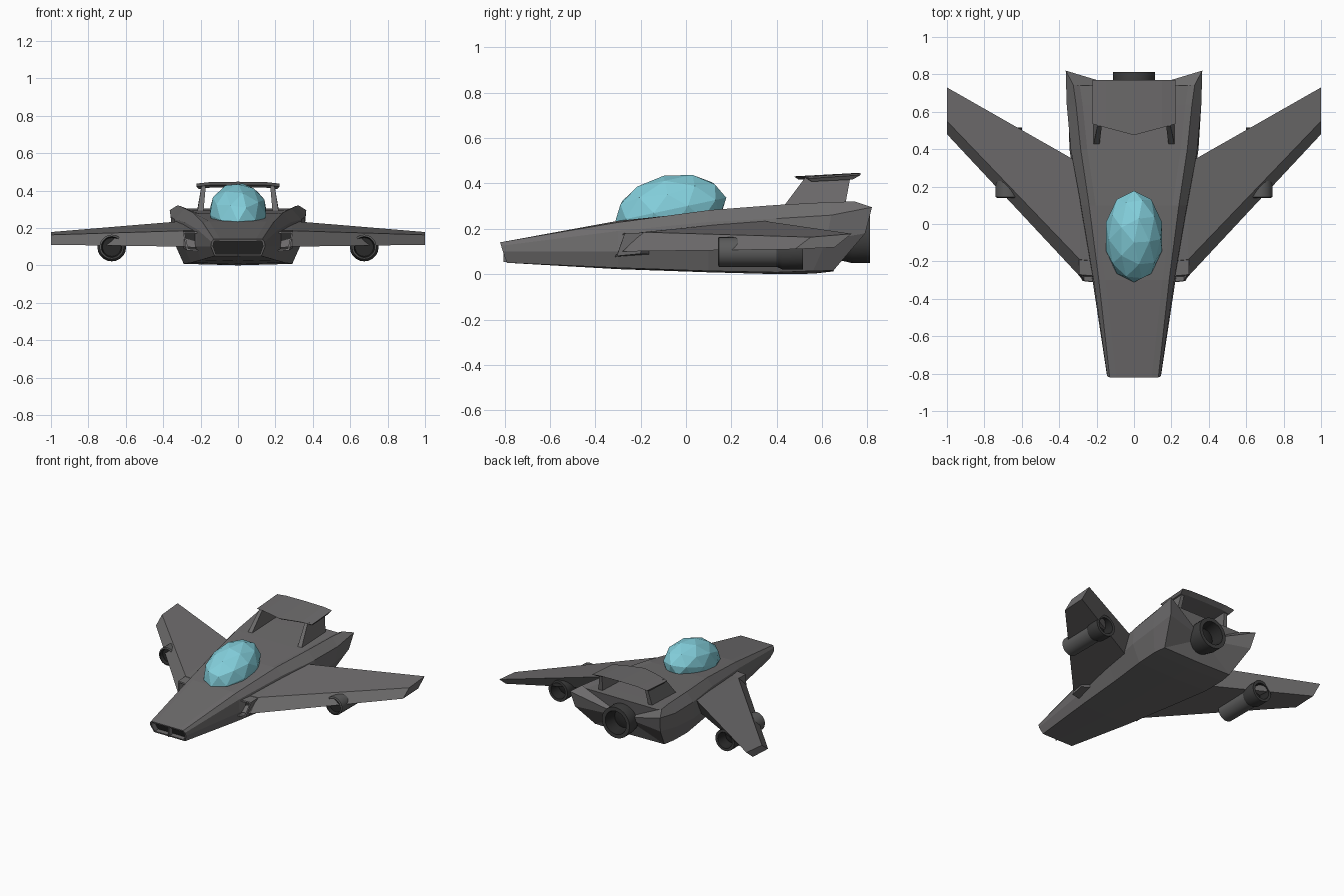
import bpy, bmesh, math
from mathutils import Matrix, Vector

if "Cube" in bpy.data.objects:
    bpy.data.objects.remove(bpy.data.objects["Cube"])


def material(name, rgb):
    m = bpy.data.materials.new(name)
    m.diffuse_color = (*rgb, 1)
    m.use_nodes = True
    m.node_tree.nodes["Principled BSDF"].inputs["Base Color"].default_value = m.diffuse_color
    return m


HULL = material("hull grey", (0.155, 0.150, 0.152))
POD = material("pod grey", (0.105, 0.105, 0.105))
NOZZLE = material("nozzle charcoal", (0.05, 0.05, 0.05))
DARK = material("opening black", (0.022, 0.022, 0.022))
GLASS = material("canopy cyan", (0.23, 0.63, 0.72))


def finish(bm, name, mats, mirror=False):
    bmesh.ops.recalc_face_normals(bm, faces=bm.faces)
    me = bpy.data.meshes.new(name)
    bm.to_mesh(me)
    bm.free()
    for m in mats:
        me.materials.append(m)
    ob = bpy.data.objects.new(name, me)
    bpy.context.collection.objects.link(ob)
    if mirror:
        ob.modifiers.new("mirror", "MIRROR")
    return ob


def loft(sections):
    """Closed rings of equal length, joined in order; returns bmesh and rings."""
    bm = bmesh.new()
    rings = [[bm.verts.new(p) for p in s] for s in sections]
    n = len(rings[0])
    for a, b in zip(rings, rings[1:]):
        for i in range(n):
            j = (i + 1) % n
            bm.faces.new((a[i], a[j], b[j], b[i]))
    return bm, rings


def inset_dark(bm, face, thickness, depth):
    bmesh.ops.recalc_face_normals(bm, faces=bm.faces)
    bmesh.ops.inset_region(bm, faces=[face], thickness=thickness)
    res = bmesh.ops.extrude_face_region(bm, geom=[face])
    inner = [f for f in res["geom"] if isinstance(f, bmesh.types.BMFace)][0]
    verts = [v for v in res["geom"] if isinstance(v, bmesh.types.BMVert)]
    bmesh.ops.translate(bm, verts=verts, vec=Vector((0, depth, 0)))
    if face.is_valid:
        bm.faces.remove(face)
    inner.material_index = 1


def lathe(name, profile, mats, rule, x=0.0, z=0.0, mirror=False, seg=20):
    """Turn (radius, y) points around a lengthwise axis."""
    bm = bmesh.new()
    rings = []
    for r, y in profile:
        if r == 0:
            rings.append([bm.verts.new((x, y, z))])
        else:
            rings.append([bm.verts.new((x + r * math.cos(2 * math.pi * k / seg), y,
                                        z + r * math.sin(2 * math.pi * k / seg)))
                          for k in range(seg)])
    for i, (a, b) in enumerate(zip(rings, rings[1:])):
        for k in range(seg):
            j = (k + 1) % seg
            quad = [a[k % len(a)], a[j % len(a)], b[j % len(b)], b[k % len(b)]]
            f = bm.faces.new(list(dict.fromkeys(quad)))
            f.material_index = rule[i]
    ob = finish(bm, name, mats, mirror)
    bpy.ops.object.select_all(action="DESELECT")
    ob.select_set(True)
    bpy.context.view_layer.objects.active = ob
    bpy.ops.object.shade_smooth_by_angle(angle=math.radians(35))
    return ob


# Fuselage: half sections of keel, chine, widest line, shoulder, ridge
def section(y, keel, chine, wide, shoulder, ridge, deck, ys=None):
    ys = ys or [y] * 6
    half = [(0, keel), chine, wide, shoulder, ridge,
            (ridge[0] - 0.035, deck), (0, deck)]
    ys = list(ys) + [ys[-1]]
    pts = [(x, yy, z) for (x, z), yy in zip(half, ys)]
    return pts + [(-x, yy, z) for x, yy, z in pts[-2:0:-1]]


bm, rings = loft([
    section(-0.82, 0.05, (0.125, 0.05), (0.145, 0.10), (0.142, 0.125), (0.13, 0.14), 0.14,
            [-0.79, -0.79, -0.807, -0.815, -0.82, -0.82]),
    section(-0.3, 0.022, (0.20, 0.028), (0.222, 0.10), (0.215, 0.19), (0.188, 0.228), 0.235),
    section(0.1, 0.008, (0.25, 0.014), (0.30, 0.12), (0.283, 0.23), (0.24, 0.282), 0.276),
    section(0.4, 0.0, (0.29, 0.008), (0.345, 0.13), (0.338, 0.245), (0.285, 0.305), 0.293),
    section(0.64, 0.002, (0.293, 0.014), (0.352, 0.15), (0.36, 0.26), (0.31, 0.318), 0.302,
            [0.56, 0.56, 0.62, 0.64, 0.64, 0.64]),
    section(0.74, 0.012, (0.28, 0.016), (0.345, 0.18), (0.365, 0.295), (0.325, 0.32), 0.305,
            [0.65, 0.65, 0.79, 0.82, 0.745, 0.74]),
])
nose = bm.faces.new(rings[0])
hub = bm.verts.new((0, 0.71, 0.16))
for a, b in zip(rings[-1], rings[-1][1:] + rings[-1][:1]):
    bm.faces.new((a, b, hub))
inset_dark(bm, nose, 0.012, 0.04)
finish(bm, "fuselage", [HULL, DARK])

# Nose intake divider
bm = bmesh.new()
bmesh.ops.create_cube(bm, size=1, matrix=Matrix.Translation((0, -0.785, 0.095))
                      @ Matrix.Diagonal((0.008, 0.04, 0.085, 1)))
finish(bm, "nose_divider", [HULL])


# Wings: lower leading, upper leading, upper trailing, lower trailing corners
def rib(x, *yz):
    return [(x, y, z) for y, z in yz]


bm, rings = loft([
    rib(0.18, (-0.28, 0.09), (-0.20, 0.185), (0.28, 0.24), (0.22, 0.115)),
    rib(0.29, (-0.28, 0.10), (-0.19, 0.185), (0.326, 0.237), (0.27, 0.115)),
    rib(1.0, (0.48, 0.11), (0.55, 0.163), (0.73, 0.178), (0.655, 0.118)),
])
bm.faces.new(rings[0])
bm.faces.new(rings[-1])
finish(bm, "wings", [HULL], True)

# Wing root intakes
bm, rings = loft([
    [(0.19, -0.315, 0.075), (0.275, -0.305, 0.08), (0.295, -0.27, 0.18), (0.19, -0.28, 0.18)],
    [(0.19, -0.12, 0.085), (0.29, -0.20, 0.09), (0.295, -0.19, 0.183), (0.19, -0.14, 0.185)],
])
mouth = bm.faces.new(rings[0])
bm.faces.new(rings[1])
inset_dark(bm, mouth, 0.013, 0.05)
finish(bm, "root_intakes", [HULL, DARK], True)

# Canopy: tilted faceted egg
bm = bmesh.new()
bmesh.ops.create_icosphere(bm, subdivisions=2, radius=1, matrix=Matrix.Translation((0, -0.067, 0.285))
                           @ Matrix.Rotation(math.radians(12), 4, "X")
                           @ Matrix.Diagonal((0.158, 0.25, 0.152, 1)))
finish(bm, "canopy", [GLASS])

# Tail spoiler: thin cambered plate with swept front edge
plate = []
for x, front, drop in ((-0.222, 0.535, 0.010), (-0.15, 0.515, 0.002), (0, 0.475, 0),
                       (0.15, 0.515, 0.002), (0.222, 0.535, 0.010)):
    plate.append([(x, front, 0.431 - drop), (x, 0.77, 0.447 - drop),
                  (x * 0.95, 0.735, 0.427 - drop), (x * 0.95, front + 0.02, 0.418 - drop)])
bm, rings = loft(plate)
bm.faces.new(rings[0])
bm.faces.new(rings[-1])
finish(bm, "spoiler", [HULL])

# Spoiler struts
bm, rings = loft([
    [(0.185, 0.42, 0.285), (0.218, 0.42, 0.285), (0.218, 0.70, 0.295), (0.185, 0.70, 0.295)],
    [(0.172, 0.525, 0.425), (0.195, 0.525, 0.425), (0.195, 0.725, 0.43), (0.172, 0.725, 0.43)],
])
bm.faces.new(rings[0])
bm.faces.new(rings[1])
finish(bm, "spoiler_struts", [HULL], True)

# Wing pods and their nozzles
lathe("wing_pods", [(0, 0.165), (0.05, 0.165), (0.056, 0.14), (0.066, 0.145), (0.066, 0.41), (0, 0.41)],
      [POD, DARK], [1, 1, 0, 0, 0], 0.675, 0.098, True)
lathe("pod_nozzles", [(0, 0.395), (0.064, 0.395), (0.077, 0.425), (0.077, 0.515), (0.058, 0.515),
                      (0.046, 0.44), (0, 0.455)],
      [NOZZLE, DARK], [0, 0, 0, 0, 1, 1], 0.675, 0.098, True)

# Main engine nozzle
lathe("main_nozzle", [(0, 0.64), (0.09, 0.64), (0.112, 0.735), (0.112, 0.812), (0.085, 0.812),
                      (0.066, 0.73), (0, 0.75)],
      [NOZZLE, DARK], [0, 0, 0, 0, 1, 1], 0, 0.16)
